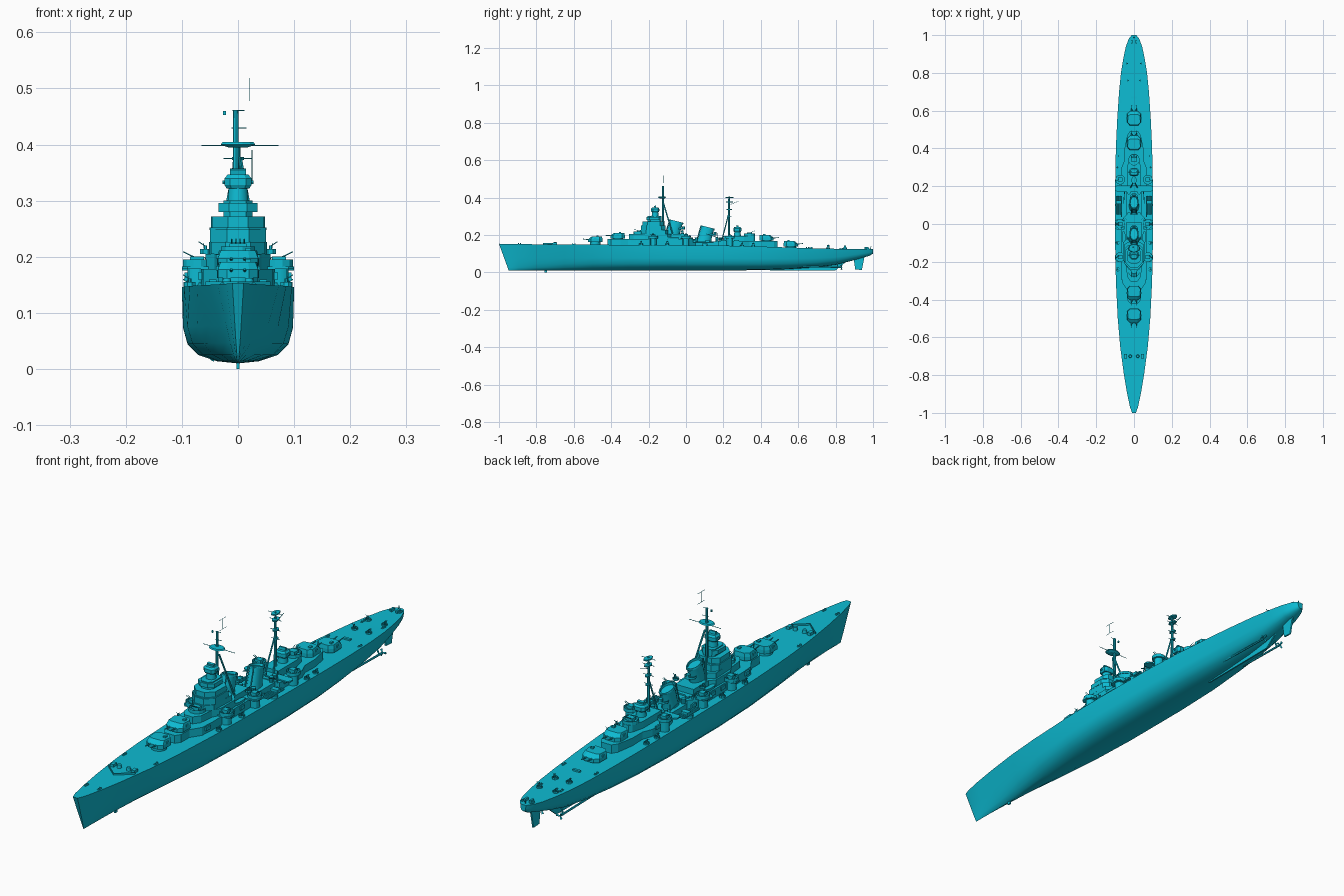
import bpy, bmesh, math
from mathutils import Vector
from math import cos, sin, pi

paint = bpy.data.materials.new('cyan_paint')
paint.diffuse_color = (.004, .50, .65, 1)


def loft(name, rings, smooth=False):
    bm = bmesh.new()
    vs = [[bm.verts.new(p) for p in r] for r in rings]
    n = len(rings[0])
    for a, b in zip(vs, vs[1:]):
        for i in range(n):
            j = (i + 1) % n
            bm.faces.new((a[i], a[j], b[j], b[i]))
    bm.faces.new(vs[0])
    bm.faces.new(vs[-1])
    bmesh.ops.remove_doubles(bm, verts=bm.verts, dist=1e-6)
    bmesh.ops.recalc_face_normals(bm, faces=bm.faces)
    me = bpy.data.meshes.new(name)
    bm.to_mesh(me)
    bm.free()
    me.materials.append(paint)
    ob = bpy.data.objects.new(name, me)
    bpy.context.collection.objects.link(ob)
    if smooth:
        bpy.ops.object.select_all(action='DESELECT')
        bpy.context.view_layer.objects.active = ob
        ob.select_set(True)
        bpy.ops.object.shade_smooth_by_angle(angle=math.radians(30))
    return ob


def house(name, half, z0, z1):
    # mirrored plan outline, extruded upward
    out = half + [(-x, y) for x, y in reversed(half)]
    return loft(name, [[(x, y, z) for x, y in out] for z in (z0, z1)])


def box(name, c, s):
    x, y, z = (v / 2 for v in s)
    q = [(-x, -y), (x, -y), (x, y), (-x, y)]
    return loft(name, [[(c[0] + a, c[1] + b, c[2] + h) for a, b in q] for h in (-z, z)])


def circle(x, y, z, rx, ry=None, n=12):
    ry = ry or rx
    return [(x + rx * cos(2 * pi * (i + .5) / n), y + ry * sin(2 * pi * (i + .5) / n), z) for i in range(n)]


def drum(name, x, y, z0, z1, r0, r1=None, n=12):
    return loft(name, [circle(x, y, z0, r0, n=n), circle(x, y, z1, r1 or r0, n=n)], n > 8)


def tub(name, x, y, z, r, h, n=12):
    return loft(name, [circle(x, y, a, b, n=n) for a, b in
                       ((z, r), (z + h, r), (z + h, r - .002), (z + .003, r - .002))])


def rod(name, a, b, r0, r1=None, n=6):
    a, b = Vector(a), Vector(b)
    q = (b - a).to_track_quat('Z', 'Y')
    return loft(name, [[p + q @ Vector((r * cos(2 * pi * i / n), r * sin(2 * pi * i / n), 0))
                        for i in range(n)] for p, r in ((a, r0), (b, r1 or r0))])


# Hull: y, deck half width, deck z, keel z, fullness, stem rake
FULL = [(0, 0), (.38, .03), (.7, .11), (.9, .26), (.98, .48), (1, 1)]
VEE = [(0, 0), (.1, .03), (.2, .11), (.36, .26), (.56, .48), (1, 1)]
stations = [(-1, .010, .153, .01, 0, .052), (-.97, .021, .152, .01, 0, .035), (-.9, .036, .151, .01, .05, .005),
            (-.8, .053, .150, .01, .15, 0), (-.65, .073, .149, .01, .4, 0), (-.5, .086, .148, .01, .65, 0),
            (-.3, .096, .147, .01, .9, 0), (-.1, .1, .146, .01, 1, 0), (.2, .1, .143, .01, 1, 0),
            (.4, .096, .138, .012, .95, 0), (.55, .089, .133, .017, .85, 0), (.7, .079, .128, .027, .75, 0),
            (.8, .069, .126, .040, .72, 0), (.88, .056, .125, .060, .72, 0), (.94, .043, .125, .077, .75, 0),
            (.98, .028, .125, .088, .8, 0), (1, .012, .125, .1, .8, 0)]
rings = []
for y, w, zd, zk, f, rake in stations:
    half = []
    for (fx, fz), (vx, vz) in zip(FULL, VEE):
        t = f * fz + (1 - f) * vz
        half.append((w * (f * fx + (1 - f) * vx), y + rake * (1 - t), zk + (zd - zk) * t))
    rings.append(half + [(-x, a, b) for x, a, b in reversed(half[1:])])
loft('hull', rings, True)

# Underwater gear
loft('skeg', [[(x, .45, .01), (x, .8, .011), (x, .86, .06), (x, .45, .05)] for x in (-.003, .003)])
loft('rudder', [[(x, .905, .015), (x, .94, .013), (x, .955, .085), (x, .895, .085)] for x in (-.003, .003)])
box('sonar_dome', (0, -.75, .008), (.006, .014, .016))
for s in (-1, 1):
    rod('propeller_shaft', (s * .04, .5, .033), (s * .04, .83, .027), .004)
    rod('shaft_strut', (s * .04, .81, .027), (s * .025, .81, .06), .003)
    for k in range(3):
        a = 2 * pi * k / 3
        rod('propeller_blade', (s * .04, .83, .027), (s * .04 + .014 * cos(a), .832, .028 + .014 * sin(a)), .002, .005, 4)

# Deckhouses, front point to back point of each half outline
house('forward_house', [(.022, -.42), (.036, -.40), (.036, -.35), (.062, -.31), (.066, -.26), (.066, .02), (.04, .05)], .14, .178)
house('forward_upper_house', [(.018, -.305), (.036, -.28), (.042, -.22), (.058, -.19), (.058, -.10), (.04, -.08), (.04, .01)], .178, .205)
house('funnel_house', [(.04, .01), (.04, .19)], .14, .165)
house('aft_house', [(.06, .17), (.066, .19), (.066, .30), (.05, .34), (.05, .40), (.036, .47), (.022, .49)], .13, .168)
house('aft_upper_house', [(.034, .20), (.034, .31), (.022, .36), (.012, .37)], .168, .195)
for y0, y1, z in ((.17, .205, .176), (-.03, .025, .178), (-.20, -.155, .178)):
    house('side_platform', [(.09, y0), (.1, y0 + .01), (.1, y1 - .01), (.09, y1)], z, z + .005)

# Bridge tower in shrinking levels
house('bridge_lower', [(.022, -.245), (.048, -.215), (.052, -.11), (.03, -.095)], .205, .226)
house('bridge_wings', [(.02, -.24), (.05, -.21), (.05, -.13), (.03, -.11)], .226, .25)
house('bridge_top', [(.018, -.232), (.046, -.205), (.048, -.14), (.026, -.12)], .25, .272)
house('bridge_ledge', [(.02, -.236), (.05, -.208), (.051, -.138), (.026, -.118)], .248, .252)
house('upper_conning', [(.014, -.205), (.026, -.19), (.026, -.14), (.018, -.13)], .272, .30)
house('lookout_platform', [(.016, -.21), (.035, -.195), (.035, -.145), (.02, -.13)], .28, .296)


# Fire-control director on a drum
def director(y, z, d):
    drum('director_base', 0, y, z, z + .022, .019, .017)
    q = [(.014, -.022), (.024, -.012), (.024, .016), (.014, .022)]
    full = q + [(-a, b) for a, b in reversed(q)]
    loft('director_house', [[(a * k, y + d * b * k, h) for a, b in full]
                            for h, k in ((z + .022, .85), (z + .028, 1), (z + .04, 1), (z + .047, .75))])
    rod('rangefinder', (-.028, y, z + .033), (.028, y, z + .033), .004)
    loft('director_radar', [[(x, y - d * .004, z + .045), (x, y + d * .006, z + .045),
                             (x, y + d * .004, z + .057), (x, y - d * .006, z + .055)] for x in (-.014, .014)])


director(-.165, .30, 1)
director(.275, .195, -1)


# Twin main turrets: eight-sided house with sloped front
def turret(y, z, d):
    drum('barbette', 0, y, z - .03, z + .004, .028, n=16)
    low = [(.02, .038), (.036, .024), (.037, -.022), (.022, -.038)]
    top = [(.018, .020), (.031, .014), (.034, -.021), (.020, -.036)]
    lev = [(low, z + .004), (low, z + .019), (top, z + .033)]
    loft('turret', [[(x, y + d * b, h) for x, b in o] + [(-x, y + d * b, h) for x, b in reversed(o)] for o, h in lev])
    box('turret_hatch', (.018, y - d * .012, z + .035), (.01, .012, .006))
    for s in (-1, 1):
        rod('gun_barrel', (s * .012, y + d * .028, z + .017), (s * .012, y + d * .066, z + .02), .0032, .0022)
        box('turret_sight', (s * .036, y, z + .022), (.006, .012, .008))


for y, z, d in ((-.485, .158, -1), (-.365, .178, -1), (.43, .166, 1), (.56, .134, 1)):
    turret(y, z, d)


# Anti-aircraft mounts: tub, pedestal and raised barrels
def quad_mount(x, y, z, r, dx, dy, n=4):
    tub('gun_tub', x, y, z, r, .013)
    drum('gun_pedestal', x, y, z, z + .011, r * .45)
    box('gun_cradle', (x, y, z + .014), (r * .95, r * .85, .01))
    for i in range(n):
        o = (i - (n - 1) / 2) * r * .24
        px, py = x + o * dy, y - o * dx
        rod('aa_barrel', (px, py, z + .015), (px + dx * r * .95, py + dy * r * .95, z + .027), .0014, .001)


quad_mount(0, -.25, .205, .031, 0, -1)
quad_mount(0, .34, .195, .03, 0, 1)
for s in (-1, 1):
    for y in (-.175, 0, .235):
        drum('tub_support', s * .073, y, .14, .182, .018)
        quad_mount(s * .073, y, .182, .026, s, 0, 2)
    # Torpedo tubes on a turntable
    drum('torpedo_turntable', s * .082, .1, .14, .155, .016)
    for i in range(4):
        x = s * (.067 + i * .0085)
        rod('torpedo_tube', (x, .05, .16), (x, .148, .16), .004, n=8)
    box('torpedo_shield', (s * .08, .115, .166), (.03, .02, .012))
    # Light guns along the deck edge and at the stern
    for x, y, z in ((.086, -.24, .146), (.086, -.10, .146), (.086, .30, .138), (.082, .36, .137),
                    (.030, .76, .125), (.035, .85, .123), (.058, -.02, .205), (.05, .02, .178)):
        tub('light_gun_tub', s * x, y, z, .011, .009, 8)
        rod('light_gun_post', (s * x, y, z), (s * x, y, z + .015), .003)
        rod('light_gun_barrel', (s * x, y, z + .014), (s * (x + .012), y, z + .022), .001)
        box('light_gun_shield', (s * (x + .003), y, z + .015), (.001, .012, .01))
    # Boats, rafts and ventilators
    loft('ship_boat', [[(s * .055 + a * w, y, h) for a, h in ((-1, .19), (-.6, .178), (.6, .178), (1, .19))]
                       for y, w in ((-.10, .002), (-.085, .009), (-.055, .009), (-.04, .005))])
    for y in (-.28, -.13, -.07, .05, .2, .27):
        box('life_raft', (s * .067, y, .166), (.006, .026, .014))
    for y in (.03, .055, .165, .185):
        drum('ventilator', s * .028, y, .16, .185, .007, .009, 8)
    rod('boat_crane_post', (s * .05, .17, .165), (s * .05, .17, .21), .003, .002)
    rod('boat_crane_arm', (s * .05, .17, .185), (s * .055, .11, .205), .002)
    # Bow and stern deck fittings
    loft('breakwater', [[(0, -.765, z), (s * .058, -.715, z), (s * .058, -.711, z), (0, -.761, z)] for z in (.146, .156)])
    drum('capstan', s * .02, -.70, .147, .162, .009, .007)
    box('anchor_winch', (s * .045, -.70, .153), (.014, .022, .014))
    for y, x, z in ((-.89, .028, .15), (-.6, .068, .148), (.65, .07, .129), (.83, .045, .125), (.97, .02, .125)):
        box('bollard_base', (s * x, y, z + .001), (.008, .02, .003))
        for o in (-.006, .006):
            drum('bollard', s * x, y + o, z, z + .006, .003, n=6)
    box('stern_locker', (s * .012, .965, .129), (.008, .02, .012))
box('deck_hatch', (0, .67, .131), (.03, .01, .008))


# Raked funnels with a cap rim and a sunken mouth
def funnel(y, z0, z1, rake):
    h = z1 - z0
    lev = [(0, 1.1), (.25, 1), (.90, .93), (.90, 1.03), (.97, 1.03), (1, .97), (1, .85), (.9, .8)]
    rs = []
    for t, k in lev:
        r = circle(0, y + rake * t, z0 + h * t, .024 * k, .037 * k, 16)
        tilt = -.25 if t > .5 else 0
        rs.append([(a, b, c + tilt * (b - y - rake * t)) for a, b, c in r])
    loft('funnel', rs, True)
    for s in (-1, 1):
        rod('steam_pipe', (s * .012, y - .04, z0), (s * .012, y - .037 + rake, z1 + .008), .003)
    tub('searchlight_platform', 0, y + .035 + rake * .5, z0 + h * .45, .022, .008)
    drum('searchlight', 0, y + .05 + rake * .5, z0 + h * .45, z0 + h * .45 + .018, .008)


funnel(-.075, .19, .274, .025)
funnel(.095, .16, .242, .022)

# Fore mast: pole, legs, yards and radar
rod('fore_mast', (-.004, -.122, .2), (-.004, -.122, .462), .006, .005, 8)
for s in (-1, 1):
    rod('fore_mast_leg', (s * .004, -.122, .375), (s * .036, -.07, .2), .0035)
    rod('aft_mast_leg', (0, .23, .32), (s * .02, .19, .165), .003)
rod('fore_yard', (-.065, -.122, .398), (.072, -.122, .398), .001)
loft('radar_platform', [circle(0, -.128, z, r, r * .7) for z, r in ((.395, .018), (.400, .032), (.405, .028))])
rod('upper_yard', (-.012, -.122, .43), (.015, -.122, .43), .001)
rod('top_crossbar', (-.01, -.122, .461), (.012, -.122, .461), .001)
rod('whip_aerial', (.02, -.122, .478), (.02, -.122, .518), .0007)
for z in (.478, .518):
    rod('aerial_arm', (.02, -.145, z), (.02, -.1, z), .0007)
box('signal_lamp', (-.024, -.122, .456), (.006, .006, .007))

# Aft mast
rod('aft_mast', (0, .23, .16), (0, .23, .405), .006, .004, 8)
for z, w in ((.40, .03), (.375, .026), (.335, .022), (.30, .018)):
    loft('aft_mast_platform', [circle(0, .232, h, w * .45, w * .75, 8) for h in (z - .0025, z + .0025)])
    rod('aft_yard', (-w, .23, z), (w, .23, z), .001)
rod('aft_aerial', (.025, .262, .335), (.025, .262, .39), .0007)
rod('aft_gaff', (0, .23, .36), (0, .28, .38), .0012)
rod('ensign_staff', (0, .985, .125), (0, .99, .138), .002)
